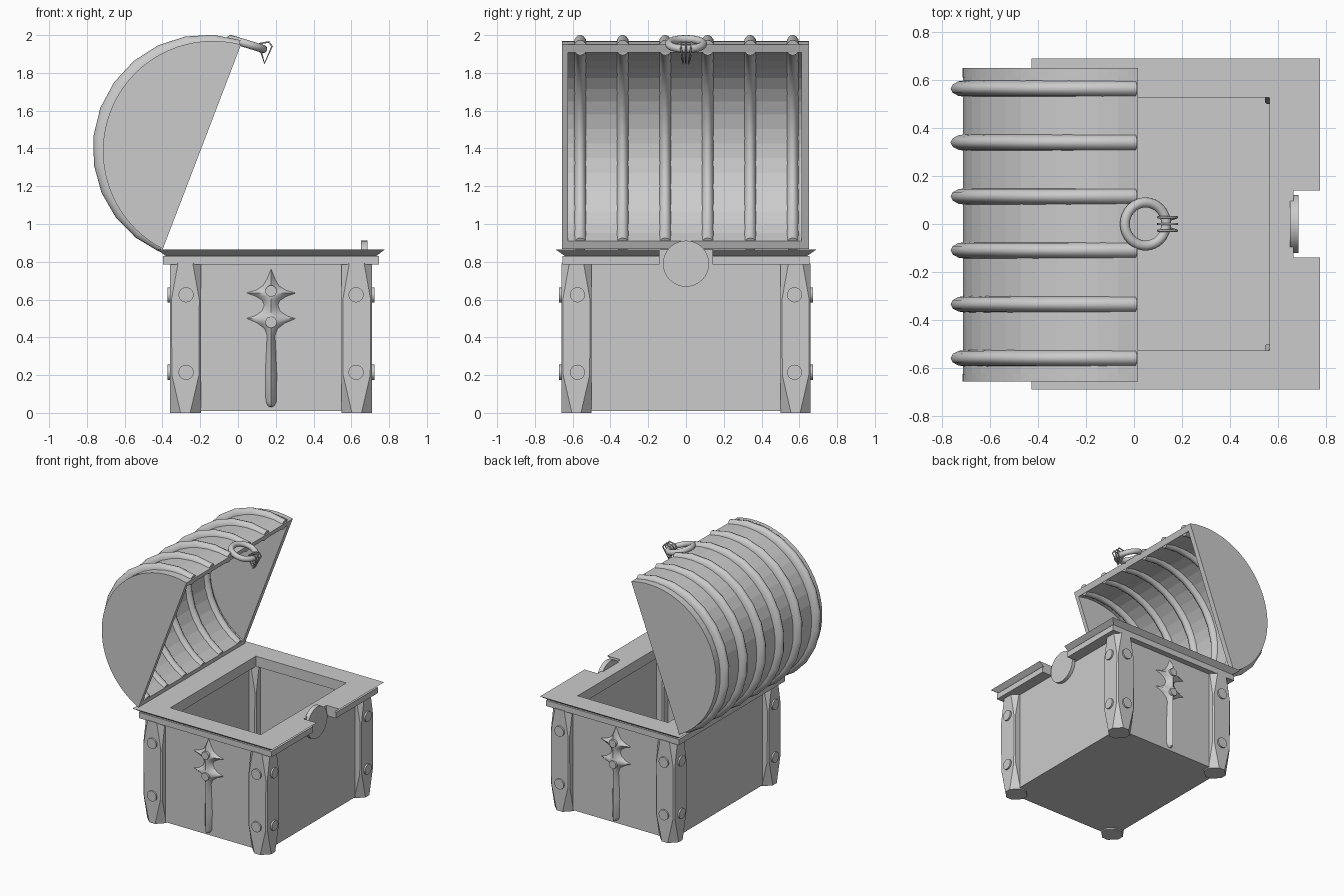
import bpy, bmesh, math
from mathutils import Vector

cube = bpy.data.objects.get("Cube")
if cube:
    bpy.data.objects.remove(cube, do_unlink=True)

stone = bpy.data.materials.new("light_grey")
stone.use_nodes = True
GREY = (0.6, 0.6, 0.6, 1)
stone.diffuse_color = GREY
stone.node_tree.nodes["Principled BSDF"].inputs["Base Color"].default_value = GREY

CX = 0.175  # middle of the box in x


def finish(obj, smooth=None):
    obj.data.materials.clear()
    obj.data.materials.append(stone)
    if smooth:
        bpy.ops.object.select_all(action='DESELECT')
        obj.select_set(True)
        bpy.context.view_layer.objects.active = obj
        bpy.ops.object.shade_smooth_by_angle(angle=math.radians(smooth))
    return obj


def loft(name, rings, caps=True, wrap=False, closed=True, smooth=None):
    """Skin a list of equally long point rings."""
    bm = bmesh.new()
    rows = [[bm.verts.new(p) for p in ring] for ring in rings]
    n = len(rows[0])
    pairs = list(zip(rows, rows[1:])) + ([(rows[-1], rows[0])] if wrap else [])
    for a, b in pairs:
        for i in range(n if closed else n - 1):
            j = (i + 1) % n
            bm.faces.new((a[i], a[j], b[j], b[i]))
    if caps:
        bm.faces.new(rows[0])
        bm.faces.new(rows[-1])
    bmesh.ops.remove_doubles(bm, verts=bm.verts, dist=0.0002)
    bmesh.ops.recalc_face_normals(bm, faces=bm.faces)
    mesh = bpy.data.meshes.new(name)
    bm.to_mesh(mesh)
    bm.free()
    obj = bpy.data.objects.new(name, mesh)
    bpy.context.collection.objects.link(obj)
    return finish(obj, smooth)


def rect(hx, hy, z):
    return [(CX + sx * hx, sy * hy, z) for sx, sy in ((-1, -1), (1, -1), (1, 1), (-1, 1))]


def disc(name, centre, axis, radius, depth, sides=20):
    bpy.ops.mesh.primitive_cylinder_add(vertices=sides, radius=radius, depth=depth, location=centre)
    obj = bpy.context.object
    obj.name = name
    obj.rotation_euler = (math.pi / 2, 0, 0) if axis == 'y' else (0, math.pi / 2, 0)
    return finish(obj, 40)


# Hollow box body
loft("box_body", [rect(.485, .61, .01), rect(.485, .61, .80),
                  rect(.43, .56, .80), rect(.43, .56, .05)])

# Flared rim with a notch for the lock
rim = loft("box_rim", [rect(.39, .527, .785), rect(.572, .655, .785), rect(.572, .655, .83),
                       rect(.557, .64, .83), rect(.602, .69, .865), rect(.39, .527, .865)],
           caps=False, wrap=True)
bpy.ops.mesh.primitive_cube_add(size=1, location=(.765, 0, .83))
cutter = bpy.context.object
cutter.name = "notch_cutter"
cutter.scale = (.2, .28, .3)
cutter.hide_render = True
cut = rim.modifiers.new("notch", 'BOOLEAN')
cut.operation = 'DIFFERENCE'
cut.object = cutter
bpy.context.view_layer.objects.active = rim
bpy.ops.object.modifier_apply(modifier=cut.name)
bpy.data.objects.remove(cutter, do_unlink=True)

# Round lock plate
disc("lock_plate", (.668, 0, .79), 'x', .122, .035, 32)


# Corner posts: square columns whose corners are cut back toward both ends
def post_ring(sx, sy, z, c):
    h, k = .0815, .08
    local = [(h, k - c), (h - c, k), (c - h, k), (-h, k - c),
             (-h, c - k), (c - h, -k), (h - c, -k), (h, c - k)]
    return [(CX + sx * (.4535 + x), sy * (.58 + y), z) for x, y in local]


for sx, side in ((-1, "back"), (1, "lock")):
    for sy, end in ((-1, "front"), (1, "rear")):
        tag = f"{side}_{end}"
        loft("corner_post_" + tag, [post_ring(sx, sy, z, c) for z, c in
                                    ((0, .056), (.2, .01), (.6, .008), (.79, .042))])
        for z in (.215, .625):
            disc("stud_" + tag, (CX + sx * .45, sy * .66, z), 'y', .04, .025)
            disc("stud_" + tag, (CX + sx * .535, sy * .575, z), 'x', .04, .025)

# Cross-shaped ornament on both end walls: (height, half width)
OUTLINE = [(.03, .004), (.037, .018), (.06, .029), (.2, .032), (.33, .026), (.41, .022),
           (.445, .035), (.475, .075), (.5, .135), (.515, .085), (.54, .05), (.57, .038),
           (.595, .048), (.615, .08), (.635, .135), (.65, .08), (.675, .042), (.71, .022), (.76, .002)]
STEPS = [-1, -.6, -.3, 0, .3, .6, 1]
for sy, end in ((-1, "front"), (1, "rear")):
    rows = []
    for z, w in OUTLINE:
        height = .042 * min(1, w / .02)
        rows.append([(CX + t * w, sy * (.608 + height * (1 - abs(t)) ** .8), z) for t in STEPS])
    loft("cross_ornament_" + end, rows, caps=False, closed=False, smooth=50)
    for z in (.48, .645):
        disc("ornament_stud_" + end, (CX, sy * .64, z), 'y', .03, .035)

# Lid: an arc whose chord is the tilted opening
HINGE, TIP = Vector((-.398, .868)), Vector((.016, 1.95))
chord = TIP - HINGE
half = chord.length / 2
along = chord.normalized()
out = Vector((-along.y, along.x))
SAG = .52
R = (half ** 2 + SAG ** 2) / (2 * SAG)
centre = (HINGE + TIP) / 2 + out * (SAG - R)


def arc_point(angle, radius):
    return centre + (out * math.cos(angle) + along * math.sin(angle)) * radius


def arc(radius, count=20):
    limit = math.acos((R - SAG) / radius)
    return [arc_point(-limit + 2 * limit * i / count, radius) for i in range(count + 1)]


def extrude(name, outline, y0, y1):
    return loft(name, [[(p.x, y, p.y) for p in outline] for y in (y0, y1)])


def lid_shell():
    outer, inner = arc(R), arc(R - .045)
    sections = [[(p.x, -.655, p.y), (p.x, .65, p.y), (q.x, .65, q.y), (q.x, -.655, q.y)]
                for p, q in zip(outer, inner)]
    loft("lid_shell", sections)


lid_shell()
extrude("lid_end_front", arc(R, 40), -.657, -.625)
extrude("lid_end_rear", arc(R, 40), .612, .652)

# Rounded ribs passing through the lid, thickest at the crown
for k in range(6):
    y = -.56 + .225 * k
    rings = []
    for i in range(13):
        t = i / 6 - 1
        limit = math.acos((R - SAG) / R) - .015
        crown = 1 - t * t
        mid = R - .02 + .01 * crown
        thick = .042 + .024 * crown
        ring = []
        for j in range(12):
            a = math.tau * j / 12
            p = arc_point(t * limit, mid + thick * math.cos(a))
            ring.append((p.x, y + .035 * math.sin(a), p.y))
        rings.append(ring)
    loft("lid_rib", rings, smooth=60)

# Pull ring at the lid edge
bpy.ops.mesh.primitive_torus_add(major_radius=.09, minor_radius=.021, major_segments=32,
                                 minor_segments=12, location=(.048, 0, 1.953),
                                 rotation=(0, math.radians(17), 0))
bpy.context.object.name = "pull_ring"
finish(bpy.context.object, 60)

# Three thin wire clasps hanging from the ring
for y in (-.028, 0, .028):
    curve = bpy.data.curves.new("wire_clasp", 'CURVE')
    curve.dimensions = '3D'
    curve.bevel_depth = .005
    curve.bevel_resolution = 1
    line = curve.splines.new('POLY')
    path = [(.10, 1.93), (.115, 1.955), (.164, 1.964), (.18, 1.94), (.14, 1.85), (.125, 1.905)]
    line.points.add(len(path) - 1)
    for point, (x, z) in zip(line.points, path):
        point.co = (x, y * (.5 if z < 1.9 else 1), z, 1)
    line.use_cyclic_u = True
    wire = bpy.data.objects.new("wire_clasp", curve)
    bpy.context.collection.objects.link(wire)
    finish(wire)
